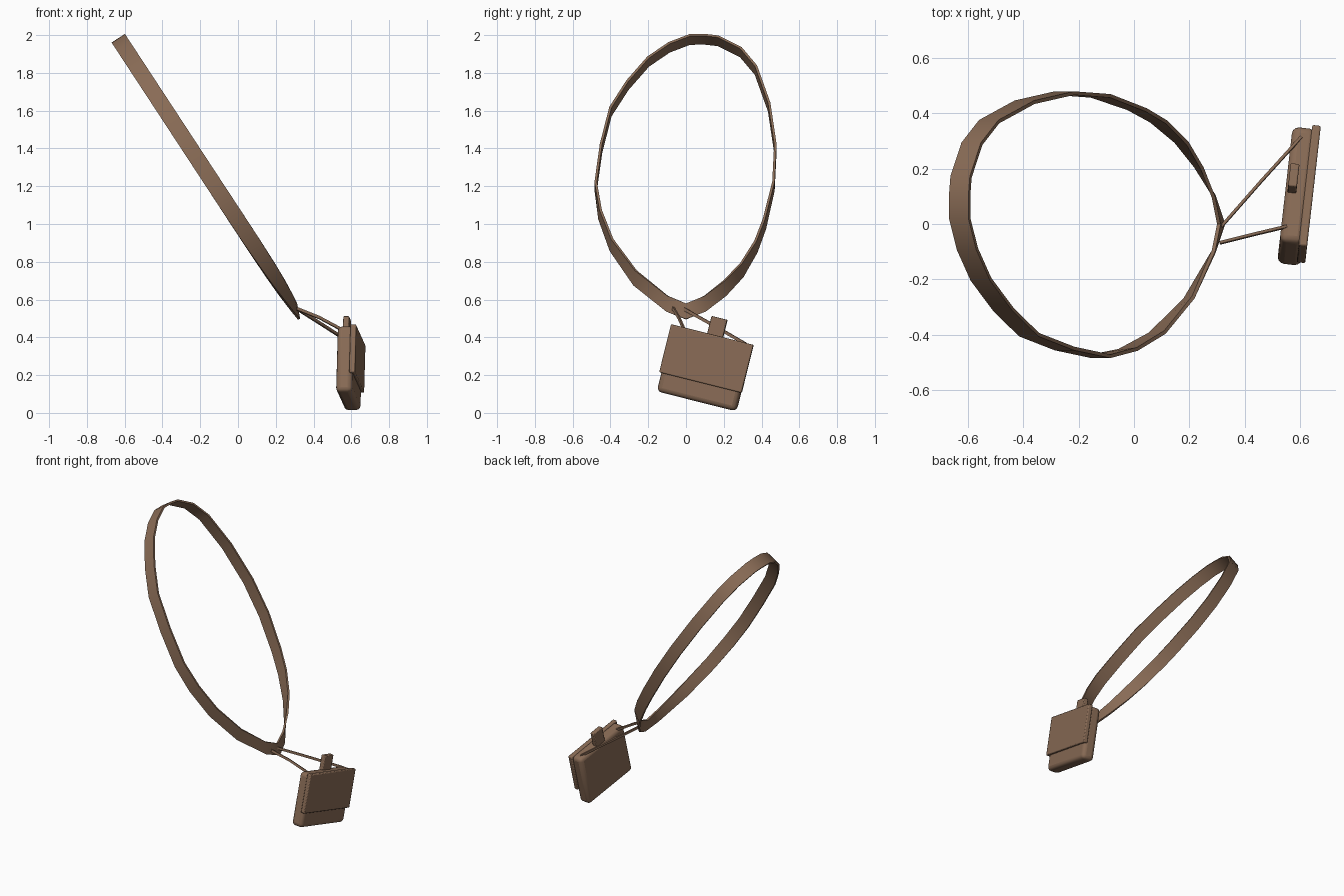
import bpy, bmesh, math
from mathutils import Vector, Matrix

if "Cube" in bpy.data.objects:
    bpy.data.objects.remove(bpy.data.objects["Cube"])

leather = bpy.data.materials.new("brown leather")
leather.diffuse_color = (0.25, 0.148, 0.092, 1)
leather.use_nodes = True
leather.node_tree.nodes["Principled BSDF"].inputs["Base Color"].default_value = leather.diffuse_color


def finish(name, bm, bevel=0.0, segments=3):
    bmesh.ops.recalc_face_normals(bm, faces=bm.faces)
    me = bpy.data.meshes.new(name)
    bm.to_mesh(me)
    bm.free()
    me.materials.append(leather)
    ob = bpy.data.objects.new(name, me)
    bpy.context.collection.objects.link(ob)
    if bevel:
        mod = ob.modifiers.new("rounding", 'BEVEL')
        mod.width, mod.segments = bevel, segments
    bpy.ops.object.select_all(action='DESELECT')
    bpy.context.view_layer.objects.active = ob
    ob.select_set(True)
    bpy.ops.object.shade_smooth_by_angle(angle=math.radians(40))
    return ob


def ribbon(name, points, sides, thickness, closed):
    """Flat band: points are centres, sides are half width vectors."""
    bm = bmesh.new()
    n = len(points)
    rings = []
    for i, (p, s) in enumerate(zip(points, sides)):
        a = points[(i - 1) % n] if closed else points[max(i - 1, 0)]
        b = points[(i + 1) % n] if closed else points[min(i + 1, n - 1)]
        t = (b - a).cross(s).normalized() * thickness / 2
        rings.append([bm.verts.new(p + s * j + t * k)
                      for j, k in ((-1, -1), (1, -1), (1, 1), (-1, 1))])
    for i in range(n if closed else n - 1):
        r, q = rings[i], rings[(i + 1) % n]
        for j in range(4):
            bm.faces.new((r[j], r[(j + 1) % 4], q[(j + 1) % 4], q[j]))
    if not closed:
        bm.faces.new(rings[0])
        bm.faces.new(rings[-1])
    return finish(name, bm)


# Sloping loop strap: (y, z, twist in degrees), lying in a tilted plane
path = [(0.1, 1.978, 0), (0.17, 1.97, 0), (0.29, 1.91, 0), (0.37, 1.815, 0),
        (0.44, 1.62, 0), (0.473, 1.4, 0), (0.463, 1.2, 0), (0.415, 1.0, 5),
        (0.37, 0.88, 12), (0.295, 0.755, 25), (0.205, 0.66, 40),
        (0.1, 0.578, 58), (0.0, 0.537, 68), (-0.1, 0.578, 58),
        (-0.27, 0.715, 35), (-0.395, 0.89, 15), (-0.455, 1.05, 5),
        (-0.478, 1.2, 0), (-0.45, 1.4, 0), (-0.4, 1.595, 0),
        (-0.31, 1.735, 0), (-0.2, 1.86, 0), (-0.09, 1.935, 0), (0.02, 1.977, 0)]
across = Vector((0.836, 0, 0.549))
upslope = Vector((-0.549, 0, 0.836))
middle = Vector((-0.16, 0, 1.26))
points, sides = [], []
for y, z, twist in path:
    p = Vector((-0.635 + (1.985 - z) * 0.656, y, z))
    inward = middle - p
    inward = (inward - across * inward.dot(across)).normalized()
    inward = (inward + upslope).normalized() if z < 0.9 else inward
    a = math.radians(twist)
    points.append(p)
    sides.append((across * math.cos(a) + inward * math.sin(a)) * 0.042)
ribbon("loop_strap", points, sides, 0.013, True)

# Two thin cords from the strap to the pouch
for name, pts in (("long_cord", [(0.315, -0.01, 0.55), (0.46, 0.155, 0.458), (0.605, 0.315, 0.365)]),
                  ("short_cord", [(0.31, -0.068, 0.553), (0.43, -0.038, 0.505), (0.57, -0.005, 0.43)])):
    ribbon(name, [Vector(p) for p in pts], [Vector((0, 0.002, 0.008))] * 3, 0.01, False)

# Pouch frame: turned slightly and hanging at a slant
frame = (Matrix.Translation((0.595, 0.1, 0.238))
         @ Matrix.Rotation(math.radians(-6.5), 4, 'Z')
         @ Matrix.Rotation(math.radians(-14), 4, 'X'))


def pouch_box(name, lo, hi, bevel, segments=3):
    lo, hi = Vector(lo), Vector(hi)
    bm = bmesh.new()
    bmesh.ops.create_cube(bm, size=1)
    for v in bm.verts:
        v.co = Vector([(lo[k] + hi[k]) / 2 + v.co[k] * (hi[k] - lo[k]) for k in range(3)])
    bm.transform(frame)
    return finish(name, bm, bevel, segments)


pouch_box("pouch_body", (-0.05, -0.217, -0.182), (0.037, 0.217, 0.178), 0.025)
pouch_box("pouch_flap", (0.02, -0.226, -0.08), (0.051, 0.226, 0.182), 0.006, 2)
pouch_box("belt_tab", (-0.042, -0.034, 0.15), (-0.01, 0.052, 0.275), 0.005, 2)
